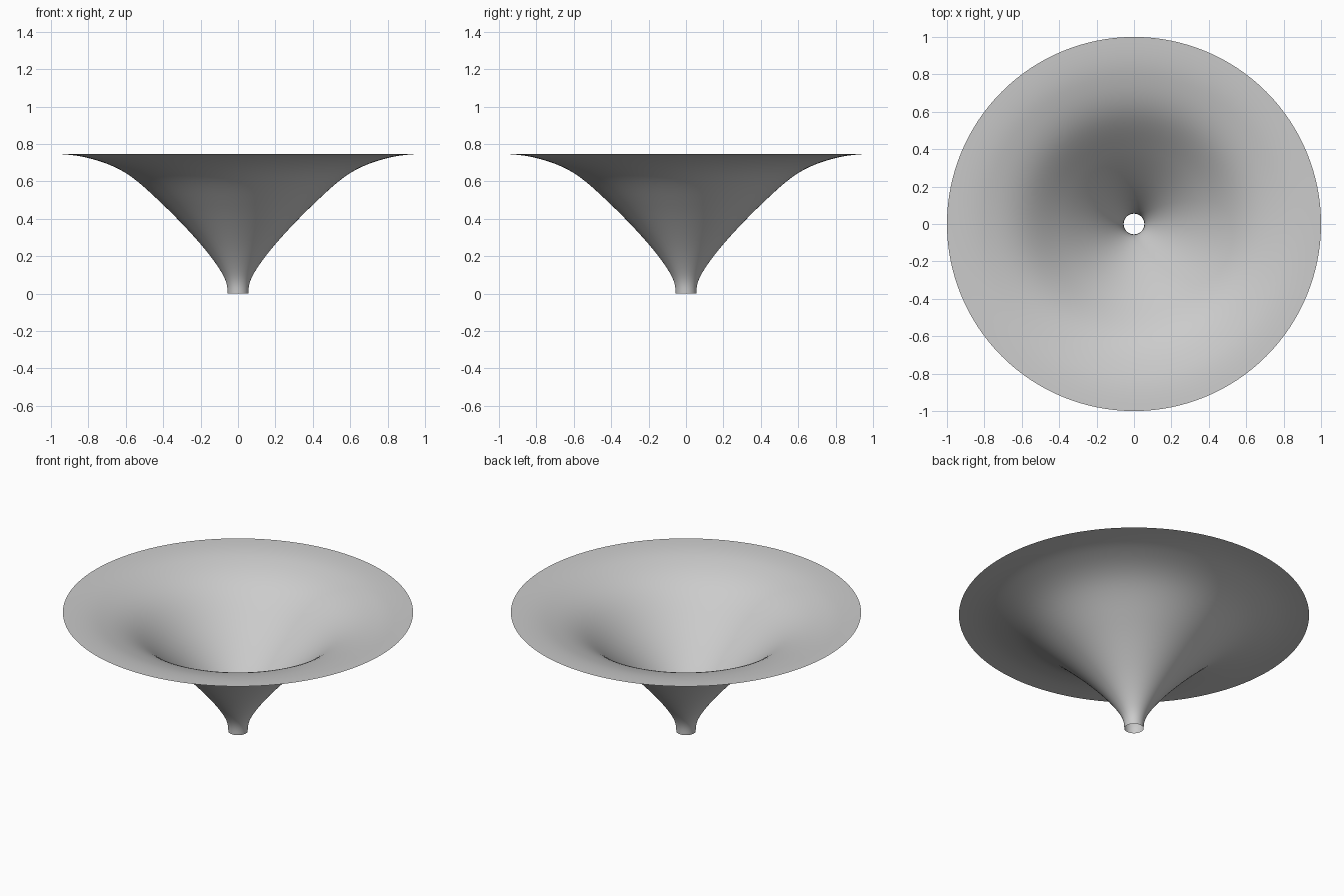
import bpy
import bmesh
from math import tau
from mathutils import Vector
from mathutils.geometry import interpolate_bezier

default = bpy.data.objects.get("Cube")
if default:
    bpy.data.objects.remove(default)

# Funnel colour
grey = bpy.data.materials.new("light_grey")
grey.use_nodes = True
colour = (0.6, 0.6, 0.6, 1)
grey.diffuse_color = colour
grey.node_tree.nodes["Principled BSDF"].inputs["Base Color"].default_value = colour

# Profile knots (radius, height) from the spout up to the flat rim
knots = [Vector((r, 0, z)) for r, z in (
    (0.055, 0), (0.08, 0.1), (0.2, 0.265), (0.4, 0.475),
    (0.6, 0.645), (0.8, 0.725), (1, 0.748))]
slopes = [(b - a) / 2 for a, b in zip(knots, knots[2:])]
slopes = [Vector((0.005, 0, 0.08))] + slopes + [Vector((0.2, 0, 0.005))]

# Smooth curve through the knots
profile = [knots[0]]
for a, b, sa, sb in zip(knots, knots[1:], slopes, slopes[1:]):
    profile += interpolate_bezier(a, a + sa / 3, b - sb / 3, b, 8)[1:]

# Open funnel, spun around the vertical axis
bm = bmesh.new()
verts = [bm.verts.new(p) for p in profile]
edges = [bm.edges.new(pair) for pair in zip(verts, verts[1:])]
bmesh.ops.spin(bm, geom=verts + edges, cent=(0, 0, 0), axis=(0, 0, 1),
               angle=tau, steps=128, use_merge=True)
bmesh.ops.remove_doubles(bm, verts=bm.verts, dist=0.0001)
bmesh.ops.recalc_face_normals(bm, faces=bm.faces)

# Face the inside of the bowl upwards
if sum(f.normal.z * f.calc_area() for f in bm.faces) < 0:
    bmesh.ops.reverse_faces(bm, faces=bm.faces)
for face in bm.faces:
    face.smooth = True

mesh = bpy.data.meshes.new("funnel")
bm.to_mesh(mesh)
bm.free()
mesh.materials.append(grey)
bpy.context.collection.objects.link(bpy.data.objects.new("funnel", mesh))
